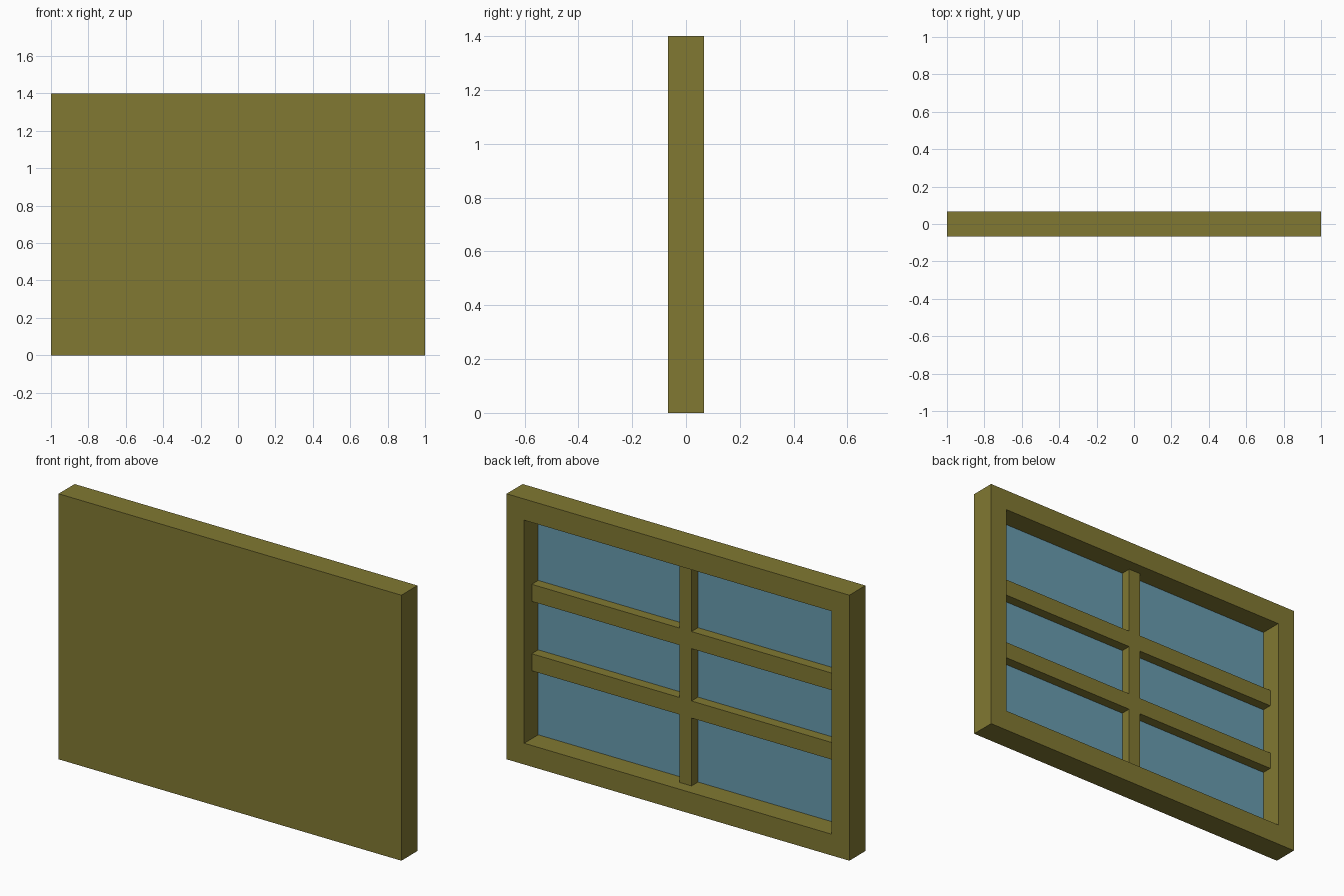
import bpy, bmesh

if "Cube" in bpy.data.objects:
    bpy.data.objects.remove(bpy.data.objects["Cube"])

W, H, T = 2.0, 1.4, 0.134          # overall width, height, thickness
OX, Z0, Z1 = 0.897, 0.112, 1.288   # opening half width, bottom, top
FLOOR, GLASS, BAR = -0.056, -0.05, 0.004   # depths along y


def material(name, color):
    mat = bpy.data.materials.new(name)
    mat.diffuse_color = (*color, 1)
    mat.use_nodes = True
    mat.node_tree.nodes["Principled BSDF"].inputs["Base Color"].default_value = mat.diffuse_color
    return mat


wood = material("olive_wood", (0.22, 0.19, 0.032))
blue = material("blue_glass", (0.14, 0.33, 0.43))


def add(name, bm, mat):
    bmesh.ops.recalc_face_normals(bm, faces=bm.faces)
    mesh = bpy.data.meshes.new(name)
    bm.to_mesh(mesh)
    bm.free()
    mesh.materials.append(mat)
    obj = bpy.data.objects.new(name, mesh)
    bpy.context.collection.objects.link(obj)
    return obj


def box_mesh(x0, x1, y0, y1, z0, z1):
    bm = bmesh.new()
    bmesh.ops.create_cube(bm, size=1)
    for v in bm.verts:
        v.co = ((x0 + x1) / 2 + v.co.x * (x1 - x0),
                (y0 + y1) / 2 + v.co.y * (y1 - y0),
                (z0 + z1) / 2 + v.co.z * (z1 - z0))
    return bm


# Frame: solid slab with a rectangular recess sunk into the back
bm = box_mesh(-W / 2, W / 2, -T / 2, T / 2, 0, H)
back = max(bm.faces, key=lambda f: f.calc_center_median().y)
bmesh.ops.inset_region(bm, faces=[back], thickness=0.1)
for v in back.verts:
    v.co.x = OX if v.co.x > 0 else -OX
    v.co.z = Z1 if v.co.z > H / 2 else Z0
recess = bmesh.ops.extrude_discrete_faces(bm, faces=[back])["faces"][0]
for v in recess.verts:
    v.co.y = FLOOR
add("window_frame", bm, wood)

# Glass sheet lying on the recess floor
add("glass", box_mesh(-OX, OX, FLOOR, GLASS, Z0, Z1), blue)

# Two horizontal glazing bars
bars = [(0.470, 0.560), (0.836, 0.926)]
for i, (a, b) in enumerate(bars):
    add(f"horizontal_bar_{i + 1}", box_mesh(-OX, OX, GLASS, BAR, a, b), wood)

# Central vertical bar, in pieces between the horizontal bars
stops = [Z0, *bars[0], *bars[1], Z1]
for i in range(0, 6, 2):
    add(f"vertical_bar_{i // 2 + 1}",
        box_mesh(-0.035, 0.035, GLASS, BAR, stops[i], stops[i + 1]), wood)
